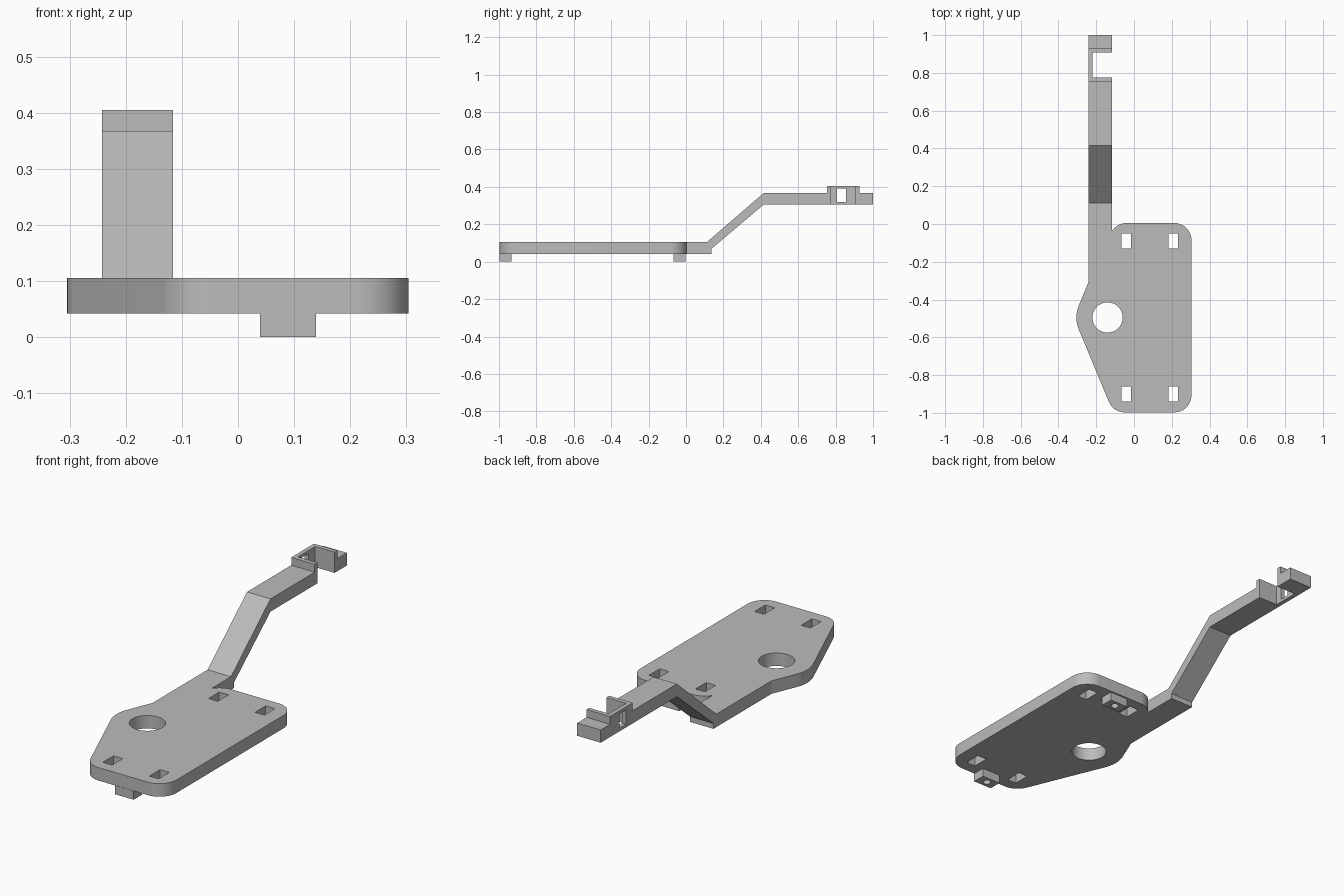
import bpy, bmesh, math
from mathutils import Vector

cube = bpy.data.objects.get("Cube")
if cube:
    bpy.data.objects.remove(cube, do_unlink=True)

grey = bpy.data.materials.new("light grey plastic")
grey.use_nodes = True
COLOUR = (0.5, 0.5, 0.5, 1)
grey.diffuse_color = COLOUR
grey.node_tree.nodes["Principled BSDF"].inputs["Base Color"].default_value = COLOUR


def prism(name, points, sweep):
    """Extrude a closed outline of 3D points along a vector."""
    bm = bmesh.new()
    face = bm.faces.new([bm.verts.new(p) for p in points])
    out = bmesh.ops.extrude_face_region(bm, geom=[face])
    moved = [v for v in out["geom"] if isinstance(v, bmesh.types.BMVert)]
    bmesh.ops.translate(bm, verts=moved, vec=Vector(sweep))
    bmesh.ops.recalc_face_normals(bm, faces=bm.faces[:])
    mesh = bpy.data.meshes.new(name)
    bm.to_mesh(mesh)
    bm.free()
    mesh.materials.append(grey)
    obj = bpy.data.objects.new(name, mesh)
    bpy.context.collection.objects.link(obj)
    return obj


def box(name, x0, x1, y0, y1, z0, z1):
    corners = [(x0, y0, z0), (x1, y0, z0), (x1, y1, z0), (x0, y1, z0)]
    return prism(name, corners, (0, 0, z1 - z0))


def arc(cx, cy, r, start, end, steps=12):
    angles = [math.radians(start + (end - start) * i / steps) for i in range(steps + 1)]
    return [(cx + r * math.cos(a), cy + r * math.sin(a)) for a in angles]


def cylinder(name, cx, cy, r, z0, z1, sides=48):
    ring = arc(cx, cy, r, 0, 360, sides)[:-1]
    return prism(name, [(x, y, z0) for x, y in ring], (0, 0, z1 - z0))


def cut(target, cutters):
    """Subtract each cutter, apply, then remove the cutter."""
    for cutter in cutters:
        cutter.hide_render = True
        mod = target.modifiers.new("cut", "BOOLEAN")
        mod.operation, mod.solver, mod.object = "DIFFERENCE", "EXACT", cutter
        bpy.context.view_layer.objects.active = target
        bpy.ops.object.modifier_apply(modifier=mod.name)
        bpy.data.objects.remove(cutter, do_unlink=True)


def smooth(obj):
    bpy.ops.object.select_all(action="DESELECT")
    obj.select_set(True)
    bpy.context.view_layer.objects.active = obj
    bpy.ops.object.shade_smooth_by_angle(angle=math.radians(20))


LOW, TOP = 0.042, 0.105          # plate underside and top
LEFT, RIGHT = -0.242, -0.116     # arm sides
JOIN = -0.035                    # where the arm leaves the plate
FRONT, BACK, R = -0.907, -0.085, 0.09
HOLE = (-0.14, -0.495)

# Base plate: rounded outline with a bulge around the large hole
outline = (arc(0.214, FRONT, R, -90, 0) + arc(0.214, BACK, R, 0, 90)
           + arc(-0.04, BACK, R, 90, 146) + [(RIGHT, JOIN), (LEFT, JOIN), (LEFT, -0.31)]
           + arc(*HOLE, 0.165, 157.5, 202.5) + arc(-0.05, FRONT, R, 202.5, 270))
plate = prism("base_plate", [(x, y, LOW) for x, y in outline], (0, 0, TOP - LOW))
slots = [box("slot_cutter", x - 0.025, x + 0.025, y - 0.041, y + 0.041, 0, 0.2)
         for x in (-0.042, 0.208) for y in (-0.9, -0.09)]
cut(plate, slots + [cylinder("hole_cutter", *HOLE, 0.08, 0, 0.2)])
smooth(plate)

# Cranked arm with the raised clip at its end
profile = [(JOIN, LOW), (0.135, LOW), (0.135, 0.068), (0.415, 0.305), (1, 0.305),
           (1, 0.367), (0.928, 0.367), (0.928, 0.405), (0.754, 0.405),
           (0.754, 0.367), (0.415, 0.367), (0.112, TOP), (JOIN, TOP)]
arm = prism("arm", [(LEFT, y, z) for y, z in profile], (RIGHT - LEFT, 0, 0))
cut(arm, [box("pocket_cutter", -0.221, 0, 0.775, 0.907, 0.2, 0.5),
          box("window_cutter", -0.3, -0.2, 0.807, 0.856, 0.32, 0.39)])

# Small locating tabs under both ends, each with a round hole
for name, y in (("front_tab", -0.966), ("back_tab", -0.035)):
    tab = box(name, 0.039, 0.139, y - 0.032, y + 0.032, 0, LOW)
    cut(tab, [cylinder("tab_hole_cutter", 0.089, y, 0.018, -0.1, 0.1, 24)])
    smooth(tab)
